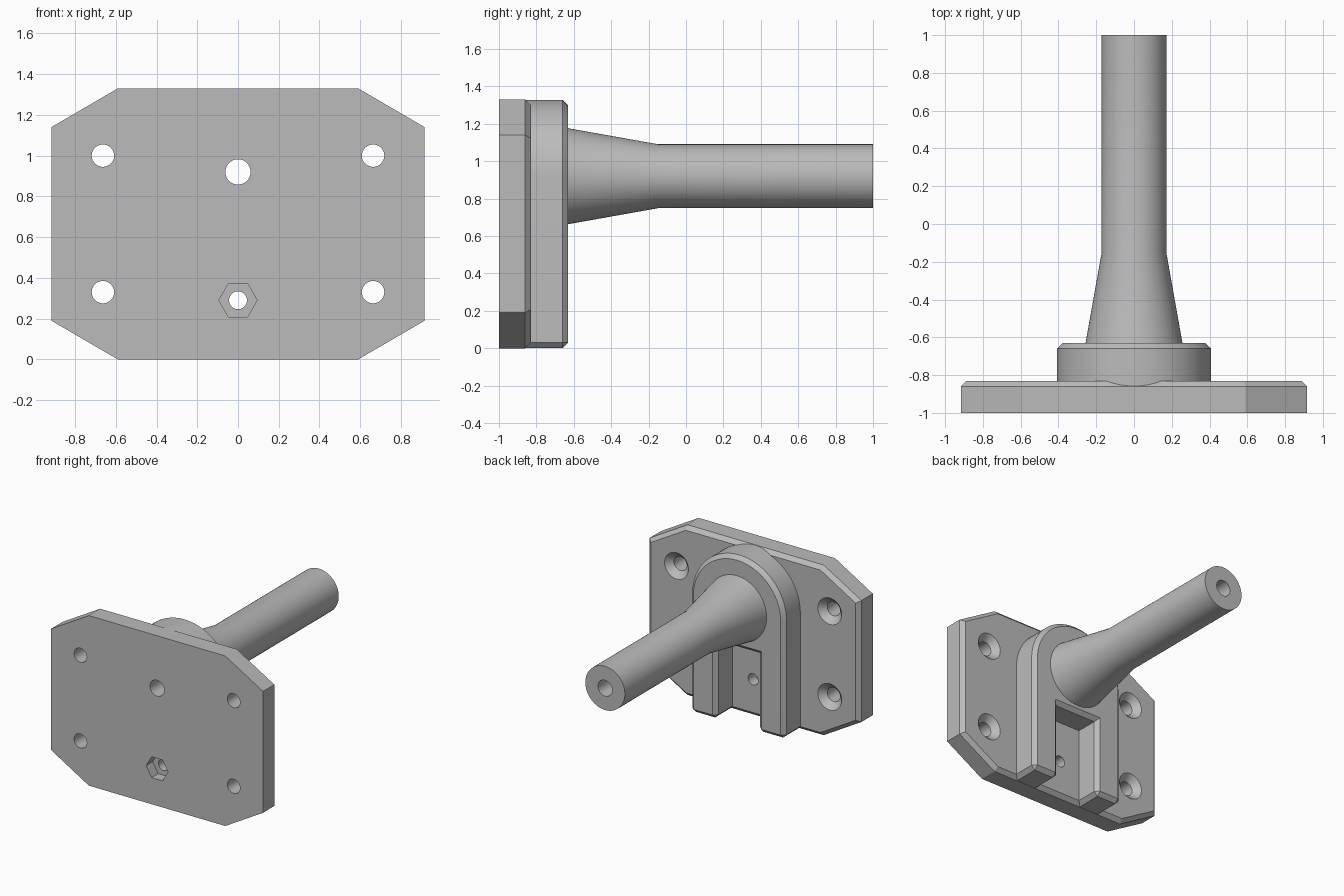
import bpy, bmesh, math

cube = bpy.data.objects.get("Cube")
if cube:
    bpy.data.objects.remove(cube, do_unlink=True)

FRONT, PLATE_BACK, BOSS_BACK, TIP = -1.0, -0.83, -0.63, 1.0
AXIS_Z, CHAMFER = 0.92, 0.03

grey = bpy.data.materials.new("plain_grey")
grey.use_nodes = True
grey.diffuse_color = (0.5, 0.5, 0.5, 1)
grey.node_tree.nodes["Principled BSDF"].inputs["Base Color"].default_value = (0.5, 0.5, 0.5, 1)


def finish(name, bm):
    bmesh.ops.recalc_face_normals(bm, faces=bm.faces)
    mesh = bpy.data.meshes.new(name)
    bm.to_mesh(mesh)
    bm.free()
    mesh.materials.append(grey)
    obj = bpy.data.objects.new(name, mesh)
    bpy.context.collection.objects.link(obj)
    return obj


def prism(name, outline, y0, y1, chamfer_bottom=False):
    """Extrude an x-z outline along y and chamfer its back rim."""
    bm = bmesh.new()
    near = [bm.verts.new((x, y0, z)) for x, z in outline]
    far = [bm.verts.new((x, y1, z)) for x, z in outline]
    bm.faces.new(near)
    bm.faces.new(far[::-1])
    n = len(outline)
    for i in range(n):
        j = (i + 1) % n
        bm.faces.new((near[i], far[i], far[j], near[j]))
    base = min(z for _, z in outline)

    def chosen(e):
        ys = [v.co.y for v in e.verts]
        if min(ys) > y1 - 1e-4:
            return True
        low = all(v.co.z < base + 1e-4 for v in e.verts)
        return chamfer_bottom and low and max(ys) > y0 + 1e-4

    bmesh.ops.recalc_face_normals(bm, faces=bm.faces)
    bmesh.ops.bevel(bm, geom=[e for e in bm.edges if chosen(e)], offset=CHAMFER,
                    offset_type='OFFSET', segments=1, profile=0.5, affect='EDGES')
    return finish(name, bm)


def lathe(name, profile, x, z, sides=48):
    """Solid of revolution about a line parallel to y; profile is (y, radius)."""
    bm = bmesh.new()
    rings = []
    for y, r in profile:
        rings.append([bm.verts.new((x + r * math.cos(math.tau * k / sides), y,
                                    z + r * math.sin(math.tau * k / sides)))
                      for k in range(sides)])
    for a, b in zip(rings, rings[1:]):
        for k in range(sides):
            m = (k + 1) % sides
            bm.faces.new((a[k], a[m], b[m], b[k]))
    bm.faces.new(rings[0])
    bm.faces.new(rings[-1][::-1])
    return finish(name, bm)


def combine(target, tool, operation):
    tool.hide_render = True
    mod = target.modifiers.new(operation.lower(), 'BOOLEAN')
    mod.operation, mod.solver, mod.object = operation, 'EXACT', tool
    bpy.context.view_layer.objects.active = target
    bpy.ops.object.modifier_apply(modifier=mod.name)
    bpy.data.objects.remove(tool, do_unlink=True)


# Mounting plate with clipped corners
half = [(0.59, 0), (0.916, 0.19), (0.916, 1.14), (0.59, 1.33)]
plate = prism("mounting_bracket", half + [(-x, z) for x, z in half[::-1]], FRONT, PLATE_BACK)

# Arched boss with a slot open at the bottom
R, SLOT, SLOT_TOP, FOOT = 0.408, 0.18, 0.61, 0.001
arch = [(R * math.cos(math.pi * k / 32), AXIS_Z + R * math.sin(math.pi * k / 32)) for k in range(33)]
outline = [(R, FOOT)] + arch + [(-R, FOOT), (-SLOT, FOOT), (-SLOT, SLOT_TOP),
                                (SLOT, SLOT_TOP), (SLOT, FOOT)]
boss = prism("arched_boss", outline, -0.9, BOSS_BACK, chamfer_bottom=True)
combine(plate, boss, 'UNION')

# Round arm with a flared root
arm = lathe("arm", [(-0.7, 0.269), (-0.15, 0.171), (TIP, 0.171)], 0, AXIS_Z, 64)
combine(plate, arm, 'UNION')

# Bore through the whole arm
combine(plate, lathe("bore", [(-1.2, 0.062), (1.2, 0.062)], 0, AXIS_Z), 'DIFFERENCE')

# Countersunk screw holes
for x in (-0.663, 0.663):
    for z in (0.33, 1.0):
        screw = [(-1.1, 0.055), (-0.878, 0.055), (PLATE_BACK, 0.103), (-0.7, 0.103)]
        combine(plate, lathe("screw_hole", screw, x, z, 40), 'DIFFERENCE')

# Nut pocket and its bolt hole
combine(plate, lathe("nut_pocket", [(-1.1, 0.094), (-0.92, 0.094)], 0, 0.29, 6), 'DIFFERENCE')
combine(plate, lathe("bolt_hole", [(-1.15, 0.044), (-0.7, 0.044)], 0, 0.29, 32), 'DIFFERENCE')

# Smooth round surfaces, keep edges crisp
bpy.ops.object.select_all(action='DESELECT')
plate.select_set(True)
bpy.context.view_layer.objects.active = plate
bpy.ops.object.shade_smooth_by_angle(angle=math.radians(20))
